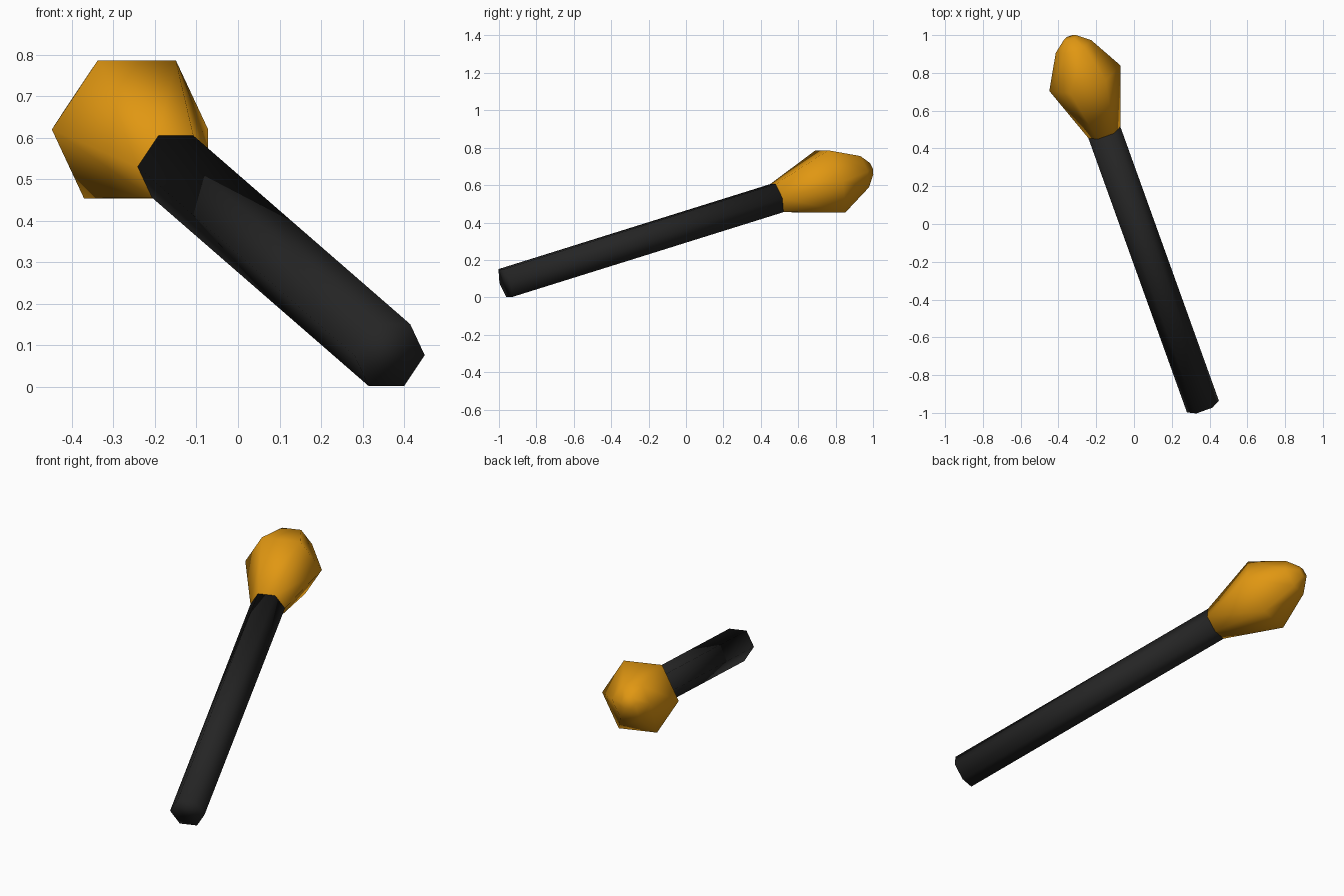
import bpy, bmesh, math
from mathutils import Vector, Matrix

if "Cube" in bpy.data.objects:
    bpy.data.objects.remove(bpy.data.objects["Cube"])

SIDES = 6
BOTTOM = Vector((0.365, -0.967, 0.076))
JOINT = Vector((-0.157, 0.485, 0.53))

# Tilted frame: local z runs along the handle, local x stays level
axis = (JOINT - BOTTOM).normalized()
side = axis.cross(Vector((0, 0, 1))).normalized()
up = axis.cross(side)
tilt = Matrix((side, up, axis)).transposed().to_4x4()


def material(name, colour):
    m = bpy.data.materials.new(name)
    m.diffuse_color = (*colour, 1)
    m.use_nodes = True
    m.node_tree.nodes["Principled BSDF"].inputs["Base Color"].default_value = m.diffuse_color
    return m


def spindle(name, origin, profile, mat):
    """Six-sided lofted solid from (distance, radius) rings."""
    bm = bmesh.new()
    rings = []
    for dist, rad in profile:
        rings.append([bm.verts.new((rad * math.cos(math.tau * i / SIDES),
                                    rad * math.sin(math.tau * i / SIDES), dist))
                      for i in range(SIDES)])
    for a, b in zip(rings, rings[1:]):
        for i in range(SIDES):
            j = (i + 1) % SIDES
            bm.faces.new((a[i], a[j], b[j], b[i]))
    bm.faces.new(rings[0][::-1])
    bm.faces.new(rings[-1])
    bmesh.ops.recalc_face_normals(bm, faces=bm.faces)
    for f in bm.faces:
        f.smooth = True
    bm.transform(Matrix.Translation(origin) @ tilt)
    me = bpy.data.meshes.new(name)
    bm.to_mesh(me)
    bm.free()
    me.materials.append(mat)
    ob = bpy.data.objects.new(name, me)
    bpy.context.collection.objects.link(ob)
    return ob


# Straight dark handle
length = (JOINT - BOTTOM).length
spindle("handle", BOTTOM, [(0, 0.09), (length, 0.09)],
        material("charcoal", (0.018, 0.018, 0.018)))

# Bulging orange head with a blunt tip
spindle("head", JOINT, [(0, 0.09), (0.318, 0.2), (0.503, 0.1), (0.556, 0.036)],
        material("amber", (0.75, 0.31, 0.006)))
